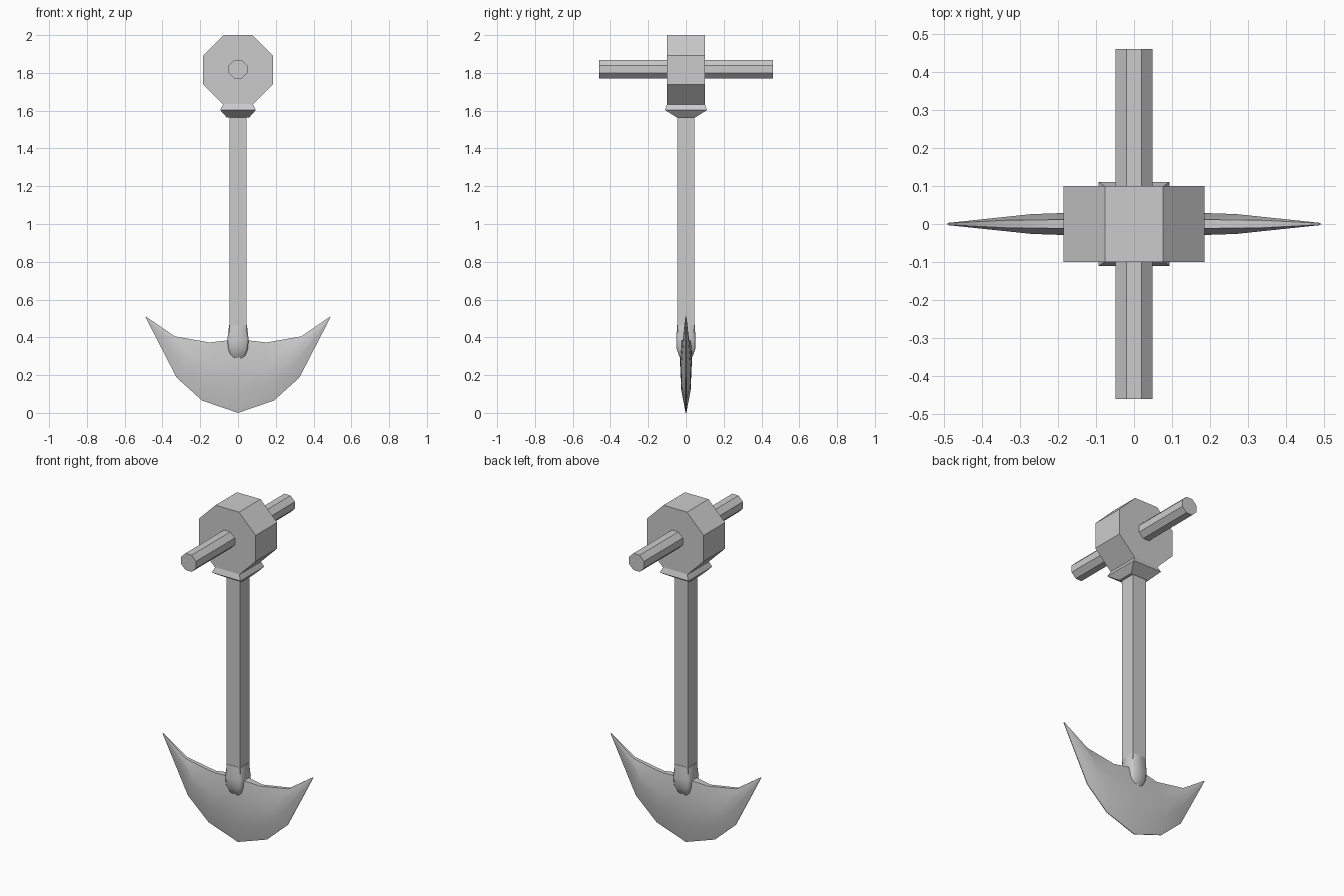
import bpy, bmesh, math

if "Cube" in bpy.data.objects:
    bpy.data.objects.remove(bpy.data.objects["Cube"])


def make_object(name, bm, smooth=None):
    bmesh.ops.recalc_face_normals(bm, faces=bm.faces[:])
    mesh = bpy.data.meshes.new(name)
    bm.to_mesh(mesh)
    bm.free()
    ob = bpy.data.objects.new(name, mesh)
    bpy.context.collection.objects.link(ob)
    if smooth:
        bpy.ops.object.select_all(action='DESELECT')
        ob.select_set(True)
        bpy.context.view_layer.objects.active = ob
        bpy.ops.object.shade_smooth_by_angle(angle=math.radians(smooth))
    return ob


def rings(name, levels, cut=0.0, smooth=None):
    """Stack of rectangular rings (z, half x, half y), corners optionally cut."""
    bm = bmesh.new()
    loops = []
    for z, a, b in levels:
        if cut:
            pts = [(a, -b + cut), (a, b - cut), (a - cut, b), (-a + cut, b),
                   (-a, b - cut), (-a, -b + cut), (-a + cut, -b), (a - cut, -b)]
        else:
            pts = [(a, -b), (a, b), (-a, b), (-a, -b)]
        loops.append([bm.verts.new((x, y, z)) for x, y in pts])
    n = len(loops[0])
    for lo, hi in zip(loops, loops[1:]):
        for i in range(n):
            bm.faces.new((lo[i], lo[(i + 1) % n], hi[(i + 1) % n], hi[i]))
    bm.faces.new(loops[0][::-1])
    bm.faces.new(loops[-1])
    return make_object(name, bm, smooth)


def octagon_bar(name, apothem, length, z):
    """Eight-sided bar along y with flats facing up and sideways."""
    bm = bmesh.new()
    r = apothem / math.cos(math.pi / 8)
    a, b = [], []
    for i in range(8):
        t = math.pi / 8 + i * math.pi / 4
        x, h = r * math.cos(t), z + r * math.sin(t)
        a.append(bm.verts.new((x, -length / 2, h)))
        b.append(bm.verts.new((x, length / 2, h)))
    for i in range(8):
        j = (i + 1) % 8
        bm.faces.new((a[i], a[j], b[j], b[i]))
    bm.faces.new(a)
    bm.faces.new(b)
    return make_object(name, bm)


# Head, cross handle, collar and shaft
octagon_bar("head_block", 0.185, 0.2, 1.815)
octagon_bar("cross_handle", 0.049, 0.92, 1.82)
rings("collar", [(1.565, 0.06, 0.05), (1.603, 0.094, 0.111), (1.64, 0.075, 0.098)])
rings("shaft", [(0.40, 0.045, 0.045), (1.60, 0.045, 0.045)])

# Socket swelling out of the blade around the shaft
rings("socket", [(0.27, 0.025, 0.018), (0.305, 0.04, 0.038), (0.34, 0.052, 0.05),
                 (0.39, 0.056, 0.051), (0.465, 0.047, 0.047)], cut=0.012, smooth=50)

# Crescent blade: columns from bottom edge to top edge (x, z, half thickness)
half = [
    [(0, 0, .002), (0, .12, .025), (0, .28, .032), (0, .39, .03)],
    [(.19, .065, .002), (.17, .15, .025), (.155, .27, .03), (.15, .373, .012)],
    [(.325, .187, .002), (.28, .24, .024), (.27, .31, .026), (.335, .405, .01)],
    [(.49, .507, .002), (.489, .508, .003), (.488, .509, .003), (.487, .51, .002)],
]
columns = [[(-x, z, t) for x, z, t in c] for c in half[:0:-1]] + half
bm = bmesh.new()
loops = []
for c in columns:
    front = [bm.verts.new((x, -t, z)) for x, z, t in c]
    back = [bm.verts.new((x, t, z)) for x, z, t in c]
    loops.append(front + back[::-1])
for p, q in zip(loops, loops[1:]):
    for i in range(8):
        j = (i + 1) % 8
        bm.faces.new((p[i], p[j], q[j], q[i]))
bm.faces.new(loops[0])
bm.faces.new(loops[-1])
make_object("blade", bm, smooth=50)
